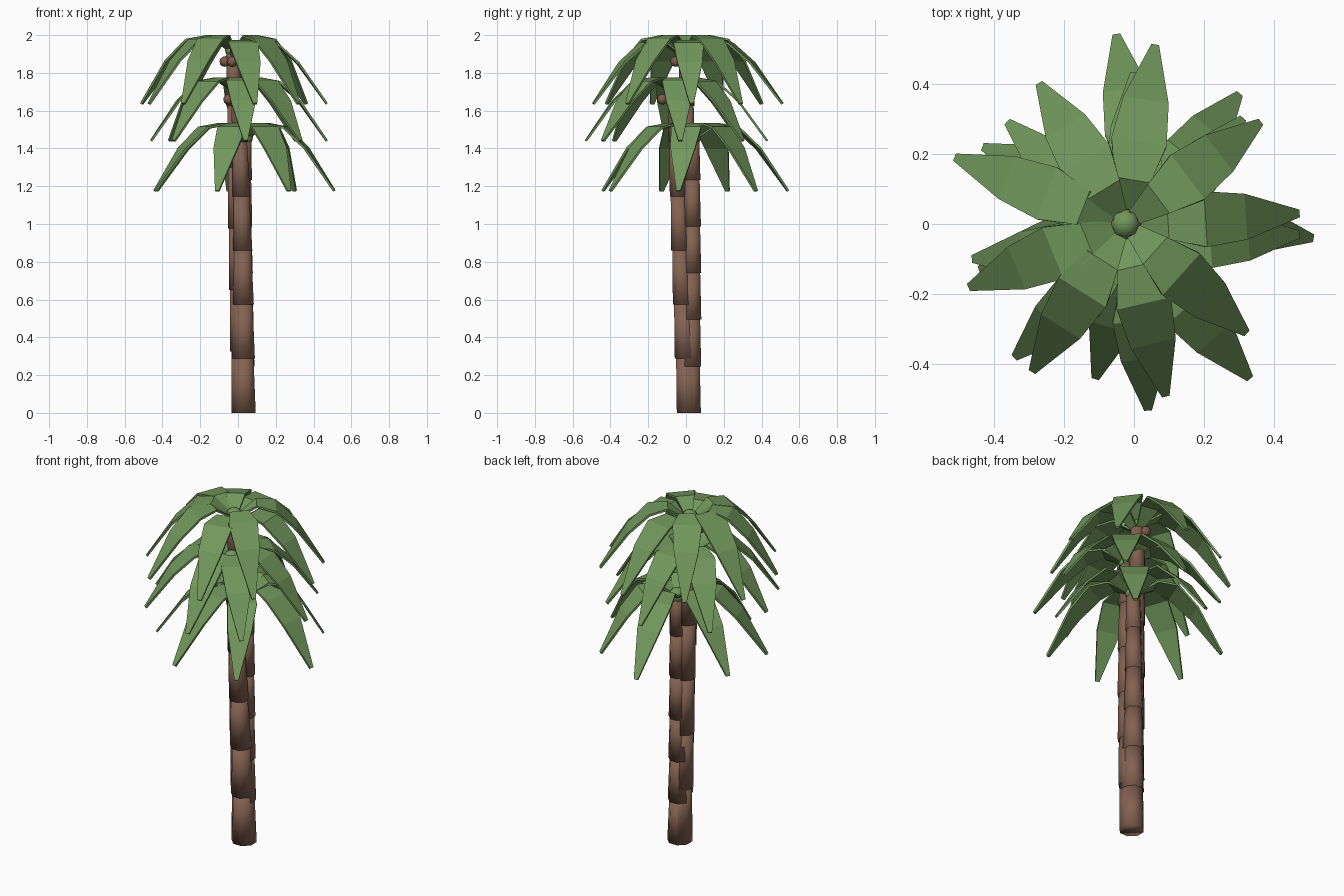
import bpy, bmesh, math
from mathutils import Vector

cube = bpy.data.objects.get("Cube")
if cube:
    bpy.data.objects.remove(cube)


def material(name, rgb):
    m = bpy.data.materials.new(name)
    m.use_nodes = True
    m.diffuse_color = (*rgb, 1)
    m.node_tree.nodes["Principled BSDF"].inputs["Base Color"].default_value = (*rgb, 1)
    return m


GREEN = material("leaf_green", (0.165, 0.31, 0.105))
BARK = material("bark_brown", (0.23, 0.122, 0.082))
NUT = material("nut_brown", (0.21, 0.105, 0.07))


def make_object(name, bm, mat, smooth):
    bmesh.ops.recalc_face_normals(bm, faces=bm.faces)
    for f in bm.faces:
        f.smooth = smooth
    mesh = bpy.data.meshes.new(name)
    bm.to_mesh(mesh)
    bm.free()
    mesh.materials.append(mat)
    ob = bpy.data.objects.new(name, mesh)
    bpy.context.collection.objects.link(ob)
    return ob


# Leaning trunk of flared, overlapping, softly shaded segments
def trunk(name, top, bow, sides=8, segments=6):
    base = Vector((0.03, 0.015, 0))
    top = Vector(top)
    bow = Vector((*bow, 0))

    def point(t):
        return base.lerp(top, t) + bow * math.sin(math.pi * t)

    bm = bmesh.new()
    for i in range(segments):
        t0, t1 = i / segments, (i + 1) / segments
        low = 0.069 - 0.028 * t0
        rings = []
        for t, r in ((t0, low), (t1, low * 0.82)):
            c = point(t)
            rings.append([bm.verts.new(c + Vector((r * math.cos(a), r * math.sin(a), 0)))
                          for a in (math.tau * (k + 0.5) / sides for k in range(sides))])
        for k in range(sides):
            n = (k + 1) % sides
            bm.faces.new((rings[0][k], rings[0][n], rings[1][n], rings[1][k]))
        bm.faces.new(rings[0][::-1])
        bm.faces.new(rings[1])
    make_object(name, bm, BARK, True)


def ball(name, centre, radius, mat):
    bm = bmesh.new()
    bmesh.ops.create_uvsphere(bm, u_segments=8, v_segments=6, radius=radius)
    bmesh.ops.translate(bm, verts=bm.verts, vec=centre)
    make_object(name, bm, mat, True)


# Cross-sections of a frond: share of reach, height below crown, half width
FROND = [(0.06, -0.07, 0.022), (0.25, -0.005, 0.052), (0.46, -0.025, 0.08),
         (0.69, -0.135, 0.066), (1.0, -0.36, 0.011)]


# Ring of drooping, creased fronds reaching the given tips; some start lower
def crown(name, centre, tips, droop=1.0, lowered=()):
    centre = Vector(centre)
    for i, tip in enumerate(tips):
        reach = Vector((*tip, centre.z)) - centre
        side = Vector((-reach.y, reach.x, 0)).normalized()
        sink = 0.035 if i in lowered else 0
        bm = bmesh.new()
        previous = None
        for share, z, half in FROND:
            c = centre + reach * share + Vector((0, 0, z * droop - sink * (1 - share)))
            pair = [bm.verts.new(c - side * half), bm.verts.new(c + side * half)]
            if previous:
                bm.faces.new((previous[0], pair[0], pair[1], previous[1]))
            previous = pair
        ob = make_object(f"{name}_frond_{i + 1}", bm, GREEN, False)
        if ob.data.polygons[0].normal.z < 0:
            ob.data.flip_normals()
        solid = ob.modifiers.new("thickness", "SOLIDIFY")
        solid.thickness = 0.012
        solid.offset = 0
    ball(f"{name}_bud", centre - Vector((0, 0, 0.075)), 0.045, GREEN)


TALL, MIDDLE, SHORT = (-0.025, 0, 2.0), (0.0, -0.06, 1.775), (0.035, 0.035, 1.535)

trunk("tall_trunk", (TALL[0], TALL[1], 1.95), (-0.005, 0))
trunk("middle_trunk", (MIDDLE[0], MIDDLE[1], 1.72), (0.01, -0.005))
trunk("short_trunk", (SHORT[0], SHORT[1], 1.48), (-0.005, 0.005))

crown("tall_crown", TALL, [(0.47, 0.03), (0.36, 0.29), (0.06, 0.51), (-0.27, 0.40),
                           (-0.51, 0.19), (-0.47, -0.18), (-0.29, -0.42),
                           (0.09, -0.49), (0.32, -0.31)], 1.01, (0, 2, 7))
crown("middle_crown", MIDDLE, [(0.47, -0.03), (0.31, 0.30), (0.0, 0.43), (-0.36, 0.29),
                               (-0.46, -0.10), (-0.34, -0.38), (0.04, -0.53),
                               (0.33, -0.44)], 0.93)
crown("short_crown", SHORT, [(0.51, -0.04), (0.30, 0.37), (-0.05, 0.54), (-0.43, 0.22),
                             (-0.44, -0.13), (-0.11, -0.44), (0.27, -0.40)])

# Nuts hanging below the crowns
NUTS = [(-0.07, -0.03, 1.86), (-0.03, -0.055, 1.86), (-0.045, 0.045, 1.87),
        (-0.05, -0.06, 1.66), (0.0, -0.125, 1.66)]
for i, c in enumerate(NUTS):
    ball(f"nut_{i + 1}", c, 0.028, NUT)
